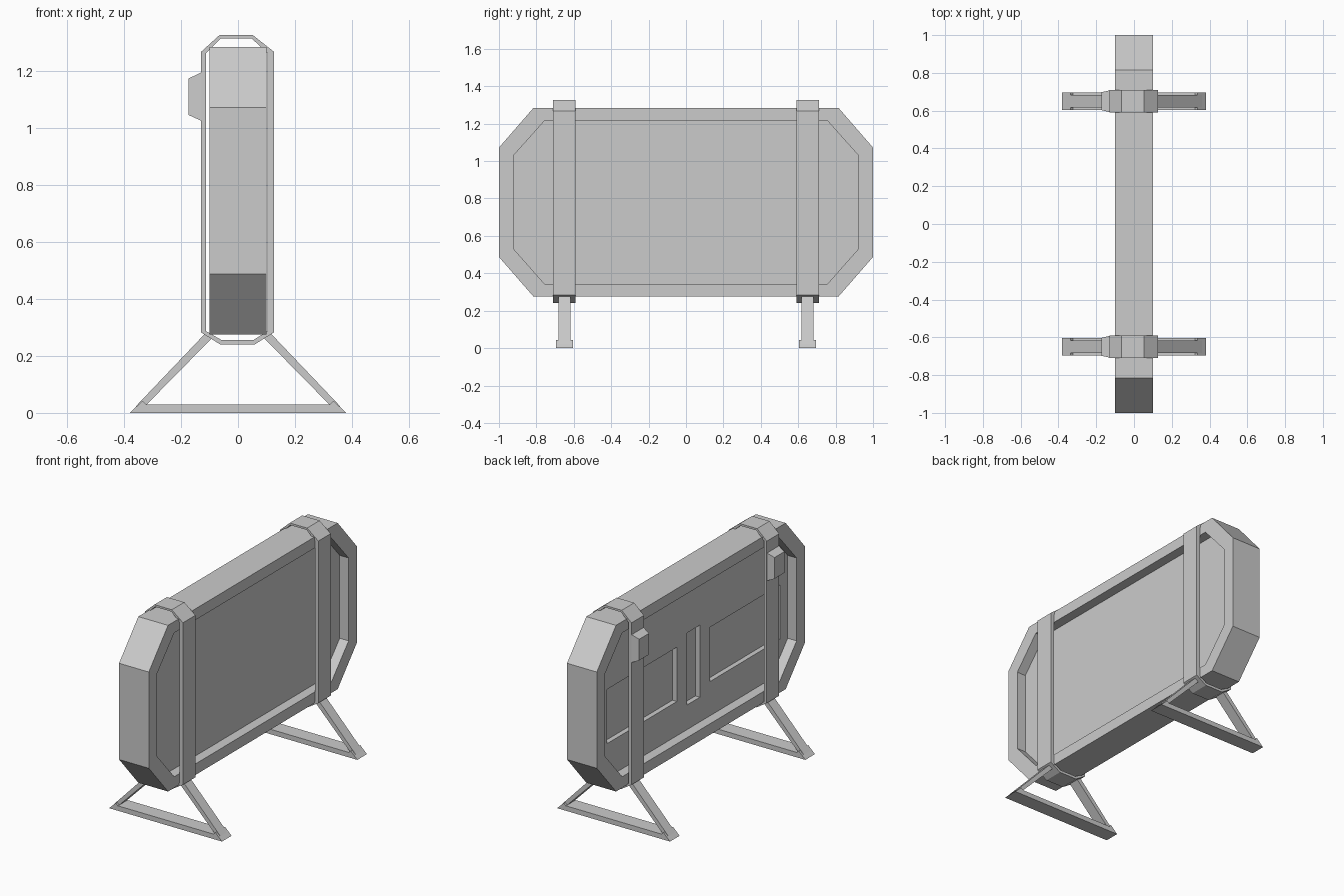
import bpy, bmesh

if "Cube" in bpy.data.objects:
    bpy.data.objects.remove(bpy.data.objects["Cube"])


def mesh_object(name, bm):
    bmesh.ops.recalc_face_normals(bm, faces=bm.faces)
    me = bpy.data.meshes.new(name)
    bm.to_mesh(me)
    bm.free()
    ob = bpy.data.objects.new(name, me)
    bpy.context.collection.objects.link(ob)
    return ob


def prism(name, pts, a, b, axis):
    """Extrude a 2D profile from a to b: axis 'x' takes (y, z), axis 'y' takes (x, z)."""
    bm = bmesh.new()
    place = (lambda p, t: (t, p[0], p[1])) if axis == 'x' else (lambda p, t: (p[0], t, p[1]))
    face = bm.faces.new([bm.verts.new(place(p, a)) for p in pts])
    ext = bmesh.ops.extrude_face_region(bm, geom=[face])
    for v in ext['geom']:
        if isinstance(v, bmesh.types.BMVert):
            v.co[0 if axis == 'x' else 1] = b
    return mesh_object(name, bm)


def octagon(y_flat, y_max, z0, z1, z2, z3):
    return [(-y_flat, z0), (y_flat, z0), (y_max, z1), (y_max, z2),
            (y_flat, z3), (-y_flat, z3), (-y_max, z2), (-y_max, z1)]


def rect(u0, u1, v0, v1):
    return [(u0, v0), (u1, v0), (u1, v1), (u0, v1)]


def cut(target, cutter):
    mod = target.modifiers.new("cut", 'BOOLEAN')
    mod.operation, mod.solver, mod.object = 'DIFFERENCE', 'EXACT', cutter
    bpy.context.view_layer.objects.active = target
    bpy.ops.object.modifier_apply(modifier=mod.name)
    bpy.data.objects.remove(cutter)


# octagonal case with a recess on both faces
case = prism("case", octagon(.815, 1.0, .275, .487, 1.072, 1.285), -.1, .1, 'x')
inner = octagon(.755, .92, .342, .528, 1.032, 1.217)
cut(case, prism("cutter", inner, .04, .2, 'x'))
cut(case, prism("cutter", inner, -.2, -.04, 'x'))

# shallow pockets in the rear recess
for y0, y1, z0, z1 in ((.144, .817, .55, .88), (-.076, .048, .492, .93), (-.845, -.172, .55, .88)):
    cut(case, prism("cutter", rect(y0, y1, z0, z1), -.07, -.01, 'x'))

# profiles in x, z for the straps and the stands
outer = [(-.13, .283), (-.062, .24), (.058, .24), (.127, .283),
         (.127, 1.268), (.052, 1.327), (-.065, 1.327), (-.13, 1.268)]
inside = [(-.112, .287), (-.058, .256), (.054, .256), (.104, .287),
          (.104, 1.264), (.048, 1.315), (-.06, 1.315), (-.112, 1.264)]
foot = [(-.38, 0), (.38, 0), (.335, .043), (.322, .03), (-.322, .03), (-.335, .043)]

for side, y in (("front", -.65), ("rear", .65)):
    # closed strap around the case
    strap = prism(side + "_strap", outer, y - .06, y + .06, 'y')
    cut(strap, prism("cutter", inside, y - .1, y + .1, 'y'))

    # tapered buckle on the strap
    bm = bmesh.new()
    rings = [[bm.verts.new((x, y + s * w, z)) for s, z in ((-1, z0), (1, z0), (1, z1), (-1, z1))]
             for x, w, z0, z1 in ((-.12, .06, 1.022, 1.2), (-.173, .047, 1.046, 1.175))]
    for r in rings:
        bm.faces.new(r)
    for i in range(4):
        j = (i + 1) % 4
        bm.faces.new((rings[0][i], rings[0][j], rings[1][j], rings[1][i]))
    mesh_object(side + "_buckle", bm)

    # triangular stand: base bar and two sloping legs
    prism(side + "_base_bar", foot, y - .046, y + .046, 'y')
    for label, s in (("left", -1), ("right", 1)):
        leg = [(s * .117, .277), (s * .36, .022), (s * .325, .025), (s * .09, .264)]
        prism(f"{side}_{label}_leg", leg, y - .033, y + .033, 'y')
